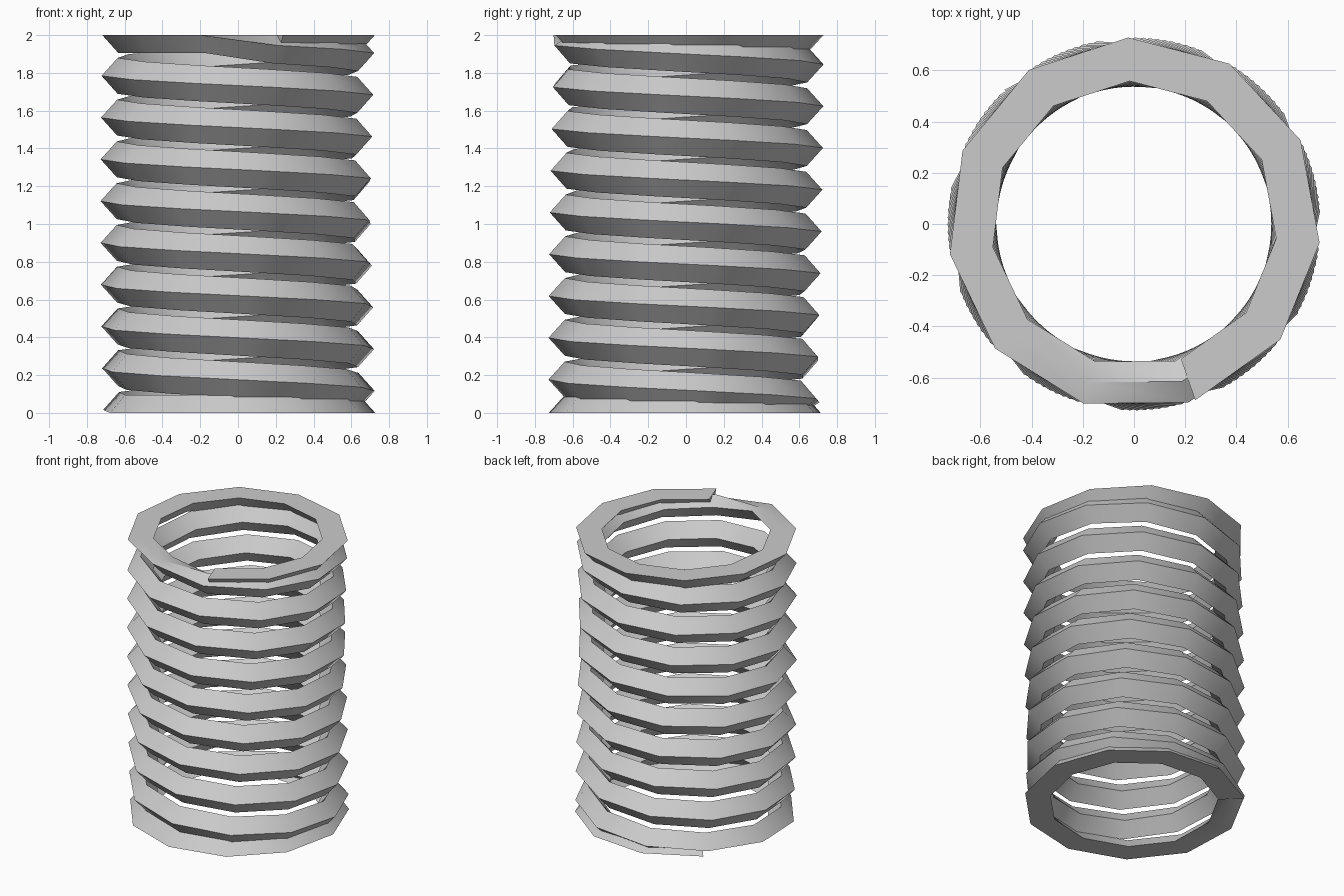
import bpy, bmesh
from math import radians, sin, cos

cube = bpy.data.objects.get("Cube")
if cube:
    bpy.data.objects.remove(cube)

HEIGHT, PITCH = 2.0, 0.2225
R_OUT, R_MID, R_IN = 0.728, 0.642, 0.558
HALF = 0.095            # half height of the diamond wire section
SEGMENTS, DEAD = 117, 10  # all segments, flat closing segments per end
START, STEP = -494, 32.52

# Plain steel colour
steel = bpy.data.materials.new("grey_steel")
steel.use_nodes = True
colour = (0.6, 0.6, 0.6, 1)
steel.diffuse_color = colour
steel.node_tree.nodes["Principled BSDF"].inputs["Base Color"].default_value = colour


def centre_height(k, turn):
    """Flat closing coils at both ends, even pitch between them."""
    if k < DEAD:
        return 0.0
    if k >= SEGMENTS - DEAD:
        return HEIGHT
    return min(max(0.12 + PITCH * turn / 360, 0.0), HEIGHT)


# Diamond section swept along the coil, ground flat at both ends
bm = bmesh.new()
section = [(R_OUT, 0), (R_MID, HALF), (R_IN, 0), (R_MID, -HALF)]
rings = []
for k in range(SEGMENTS + 1):
    turn = START + STEP * k
    a = radians(-turn)
    zc = centre_height(k, turn)
    rings.append([bm.verts.new((r * cos(a), r * sin(a), min(max(zc + dz, 0), HEIGHT)))
                  for r, dz in section])
for lower, upper in zip(rings, rings[1:]):
    for i in range(4):
        j = (i + 1) % 4
        bm.faces.new((lower[i], lower[j], upper[j], upper[i]))
bm.faces.new(rings[0])
bm.faces.new(rings[-1])
bmesh.ops.recalc_face_normals(bm, faces=bm.faces)

mesh = bpy.data.meshes.new("coil_spring")
bm.to_mesh(mesh)
bm.free()
mesh.materials.append(steel)
spring = bpy.data.objects.new("coil_spring", mesh)
bpy.context.collection.objects.link(spring)

# Smooth along the wire, sharp across its corners
bpy.ops.object.select_all(action="DESELECT")
spring.select_set(True)
bpy.context.view_layer.objects.active = spring
bpy.ops.object.shade_smooth_by_angle(angle=radians(35))
